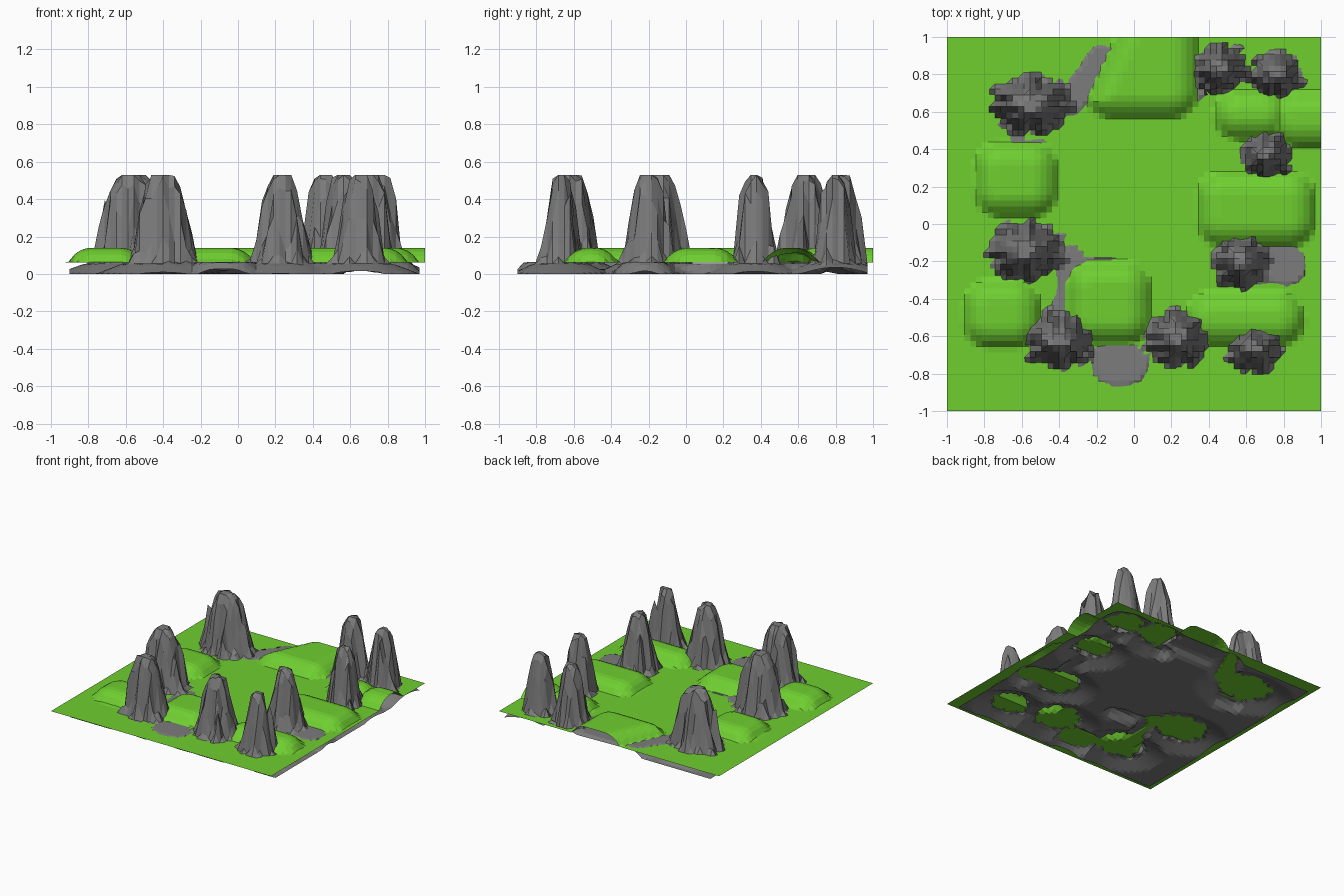
import bpy, math, random
random.seed(4)

GROUND = 0.06
HILL = 0.14
PEAK = 0.53


def curve(u, pts):
    # piecewise-linear profile lookup
    if u <= pts[0][0]:
        return pts[0][1]
    for (a, h0), (b, h1) in zip(pts, pts[1:]):
        if u <= b:
            return h0 + (h1 - h0) * (u - a) / (b - a)
    return pts[-1][1]


def height_sheet(name, lo, hi, n, func, color):
    verts, faces = [], []
    for j in range(n + 1):
        for i in range(n + 1):
            x = lo + (hi - lo) * i / n
            y = lo + (hi - lo) * j / n
            verts.append((x, y, func(x, y)))
    for j in range(n):
        for i in range(n):
            a = j * (n + 1) + i
            faces.append((a, a + 1, a + n + 2, a + n + 1))
    me = bpy.data.meshes.new(name)
    me.from_pydata(verts, [], faces)
    ob = bpy.data.objects.new(name, me)
    bpy.context.collection.objects.link(ob)
    m = bpy.data.materials.new(name + "_color")
    m.diffuse_color = color
    me.materials.append(m)
    return ob


# grassy hills: x0, x1, y0, y1
HILLS = [(-0.26, 0.34, 0.57, 1.3), (0.43, 0.83, 0.45, 0.72),
         (0.74, 1.2, 0.41, 0.71), (0.34, 0.97, -0.12, 0.28),
         (0.28, 0.91, -0.65, -0.36), (-0.36, 0.09, -0.64, -0.2),
         (-0.91, -0.5, -0.66, -0.3), (-0.85, -0.41, 0.04, 0.44)]
HILL_PROFILE = [(0, GROUND), (0.03, 0.1), (0.07, 0.128), (0.11, HILL)]


def grass(x, y):
    z = GROUND
    for x0, x1, y0, y1 in HILLS:
        # rounded rectangle inner distance
        r = 0.14
        qx = abs(x - (x0 + x1) / 2) - (x1 - x0) / 2 + r
        qy = abs(y - (y0 + y1) / 2) - (y1 - y0) / 2 + r
        d = r - math.hypot(max(qx, 0), max(qy, 0)) - min(max(qx, qy), 0)
        if y1 > 1.2:
            # the back hill's left side slants inward
            d = min(d, 0.9 * (x + 0.27) - 0.41 * (y - 0.62))
        z = max(z, curve(d, HILL_PROFILE))
    return z


# rock pillars: centre x, y, foot radii x, y
PILLARS = [(-0.55, 0.64, 0.21, 0.15), (-0.58, -0.14, 0.2, 0.155),
           (-0.4, -0.62, 0.18, 0.15), (0.23, -0.61, 0.165, 0.145),
           (0.65, -0.67, 0.14, 0.115), (0.57, -0.2, 0.15, 0.14),
           (0.71, 0.37, 0.13, 0.12), (0.46, 0.83, 0.135, 0.13),
           (0.76, 0.8, 0.13, 0.12)]
PILLAR_PROFILE = [(0.34, PEAK), (0.58, 0.42), (0.76, 0.22), (0.88, 0.11),
                  (1.0, 0.056)]
# rock shelves: segment x0, y0, x1, y1, half width, height
SHELVES = [(-0.12, -0.75, -0.04, -0.75, 0.115, 0.064),
           (0.7, -0.2, 0.81, -0.22, 0.115, 0.064),
           (-0.33, 0.66, -0.17, 0.89, 0.075, 0.064),
           (-0.64, 0.44, -0.5, 0.42, 0.035, 0.064),
           (-0.38, -0.48, -0.33, -0.17, 0.06, 0.064),
           (-0.3, -0.19, 0.0, -0.23, 0.03, 0.064),
           (0.3, 0.69, 0.34, 0.7, 0.04, 0.064),
           # buried ridges between the pillars
           (-0.15, 0.88, 0.76, 0.86, 0.08, 0.056),
           (0.23, -0.64, 0.65, -0.68, 0.07, 0.056),
           (0.62, -0.2, 0.72, 0.37, 0.05, 0.056),
           (0.72, 0.37, 0.72, 0.8, 0.05, 0.056)]


def rock(x, y):
    z = 0.0
    for k, (cx, cy, rx, ry) in enumerate(PILLARS):
        dx, dy = (x - cx) / rx, (y - cy) / ry
        u = math.hypot(dx, dy)
        a = math.atan2(dy, dx)
        if u > 2.2:
            continue
        # vertical flutes plus a little per-point jitter
        wob = 0.08 * math.sin(7 * a + k * 1.7) + 0.06 * math.sin(11 * a + k)
        u2 = u * (1 + wob) + random.uniform(-0.12, 0.12) * min(u, 1)
        if u2 < 1:
            h = curve(u2, PILLAR_PROFILE)
        else:
            h = 0.056 * max(0, min(1, 1.25 - (u - 1) * min(rx, ry) / 0.12))
        z = max(z, h)
    for x0, y0, x1, y1, w, top in SHELVES:
        ex, ey = x1 - x0, y1 - y0
        t = ((x - x0) * ex + (y - y0) * ey) / (ex * ex + ey * ey)
        t = min(max(t, 0), 1)
        d = math.hypot(x - x0 - t * ex, y - y0 - t * ey)
        z = max(z, top * min(1, max(0, 1 - (d - w) / 0.06)))
    return z


height_sheet("grass_ground", -1.0, 1.0, 64, grass, (0.16, 0.62, 0.03, 1))
height_sheet("rock_pillars", -0.9, 0.97, 60, rock, (0.2, 0.2, 0.2, 1))
